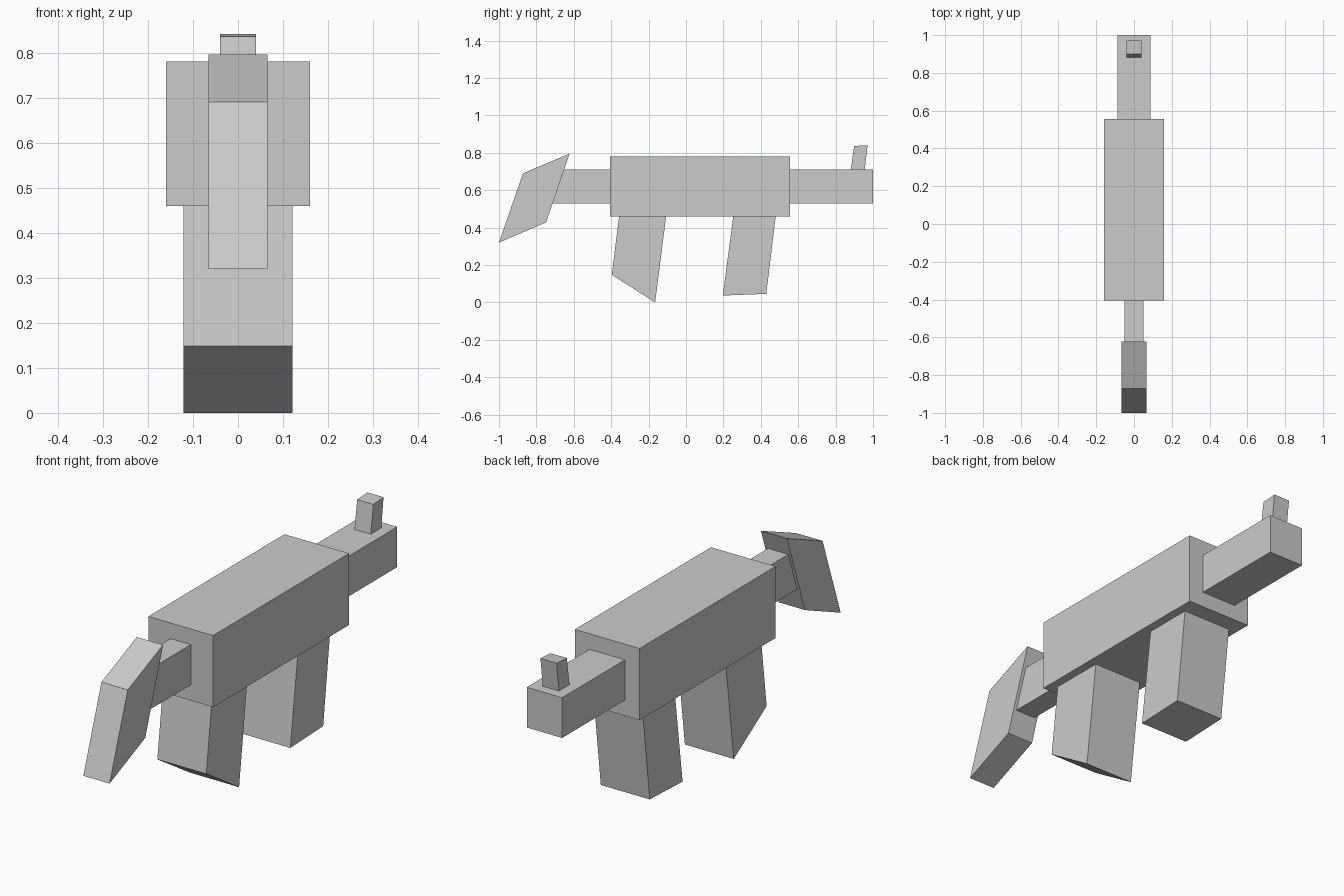
import bpy

if "Cube" in bpy.data.objects:
    bpy.data.objects.remove(bpy.data.objects["Cube"])


def side_prism(name, half_width, profile):
    """Extrude a side profile of (y, z) points symmetrically across x."""
    n = len(profile)
    verts = [(x, y, z) for x in (-half_width, half_width) for y, z in profile]
    faces = [tuple(range(n))[::-1], tuple(range(n, 2 * n))]
    faces += [(i, (i + 1) % n, n + (i + 1) % n, n + i) for i in range(n)]
    mesh = bpy.data.meshes.new(name)
    mesh.from_pydata(verts, [], faces)
    obj = bpy.data.objects.new(name, mesh)
    bpy.context.collection.objects.link(obj)
    return obj


def box(name, half_width, y0, y1, z0, z1):
    return side_prism(name, half_width, [(y0, z0), (y1, z0), (y1, z1), (y0, z1)])


# Main block and the bars at each end
box("body", 0.16, -0.405, 0.557, 0.46, 0.78)
box("front_bar", 0.05, -0.73, -0.40, 0.53, 0.71)
box("rear_bar", 0.0875, 0.55, 1.0, 0.53, 0.71)

# Slanted plate at the front
side_prism("front_plate", 0.065,
           [(-1.0, 0.32), (-0.748, 0.428), (-0.622, 0.796), (-0.872, 0.69)])

# Leaning grips below the body, tops slightly embedded
side_prism("front_grip", 0.121,
           [(-0.397, 0.148), (-0.165, 0.0), (-0.104, 0.48), (-0.355, 0.48)])
side_prism("rear_grip", 0.121,
           [(0.197, 0.037), (0.429, 0.046), (0.482, 0.48), (0.255, 0.48)])

# Small upright post on the rear bar
side_prism("rear_post", 0.04,
           [(0.879, 0.70), (0.954, 0.70), (0.971, 0.841), (0.899, 0.836)])
